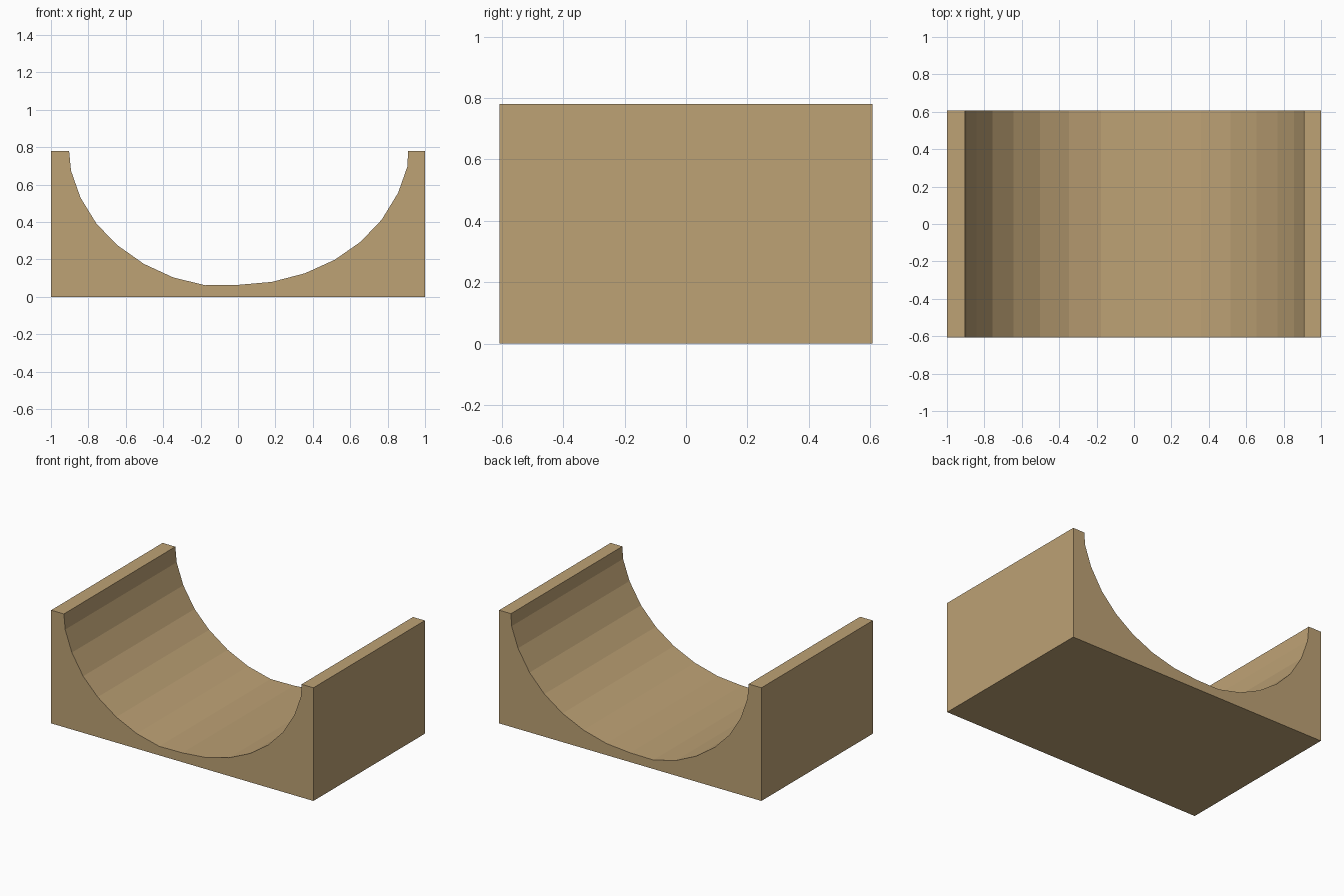
import bpy, bmesh

if "Cube" in bpy.data.objects:
    bpy.data.objects.remove(bpy.data.objects["Cube"])

HALF_LENGTH = 0.607
HEIGHT = 0.78

# faceted trough, left rim to right rim (x, z)
trough = [(-0.903, HEIGHT), (-0.893, 0.675), (-0.842, 0.53), (-0.756, 0.39),
          (-0.645, 0.276), (-0.503, 0.176), (-0.347, 0.104), (-0.176, 0.062),
          (0.0, 0.064), (0.182, 0.08), (0.358, 0.126), (0.517, 0.198),
          (0.655, 0.294), (0.768, 0.412), (0.856, 0.556), (0.905, 0.695),
          (0.91, HEIGHT)]
profile = [(-1, HEIGHT), (-1, 0), (1, 0), (1, HEIGHT)] + trough[::-1]

# cradle block: the profile extruded from front to back
bm = bmesh.new()
front = bm.faces.new([bm.verts.new((x, -HALF_LENGTH, z)) for x, z in profile])
result = bmesh.ops.extrude_face_region(bm, geom=[front], use_keep_orig=True)
moved = [g for g in result["geom"] if isinstance(g, bmesh.types.BMVert)]
bmesh.ops.translate(bm, verts=moved, vec=(0, 2 * HALF_LENGTH, 0))
bmesh.ops.recalc_face_normals(bm, faces=bm.faces)

mesh = bpy.data.meshes.new("cradle_block")
bm.to_mesh(mesh)
bm.free()

# tan colour
tan = bpy.data.materials.new("tan")
tan.diffuse_color = (0.51, 0.36, 0.178, 1)
tan.use_nodes = True
tan.node_tree.nodes["Principled BSDF"].inputs["Base Color"].default_value = tan.diffuse_color
mesh.materials.append(tan)

cradle = bpy.data.objects.new("cradle_block", mesh)
bpy.context.collection.objects.link(cradle)
